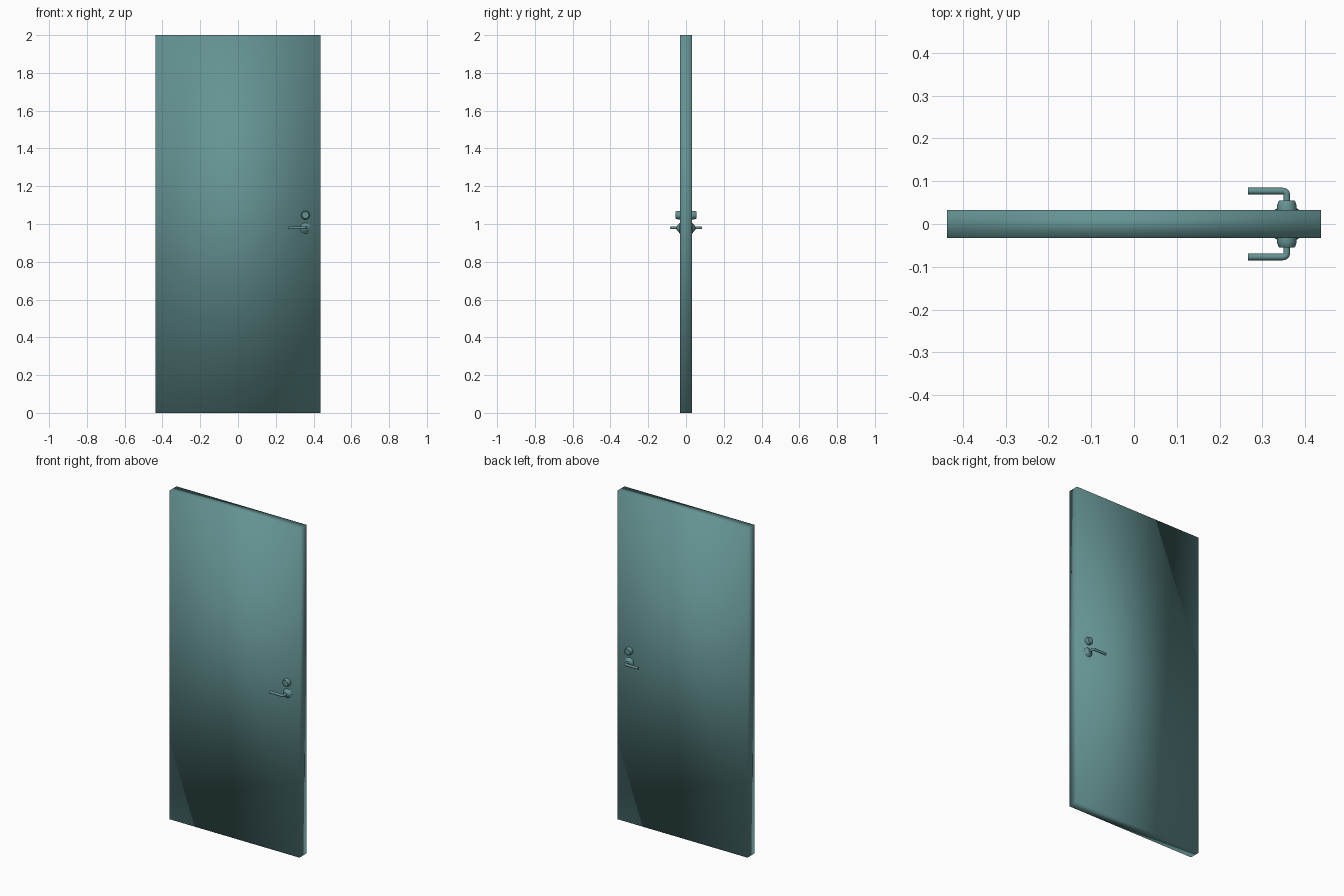
import bpy, bmesh, math

if "Cube" in bpy.data.objects:
    bpy.data.objects.remove(bpy.data.objects["Cube"])

teal = bpy.data.materials.new("muted teal")
teal.diffuse_color = (0.13, 0.29, 0.29, 1)
teal.use_nodes = True
teal.node_tree.nodes["Principled BSDF"].inputs["Base Color"].default_value = teal.diffuse_color

HX, FACE = 0.357, 0.033  # lock column position, door face offset


def add_object(name, bm, mirrored=True):
    bmesh.ops.recalc_face_normals(bm, faces=bm.faces[:])
    me = bpy.data.meshes.new(name)
    bm.to_mesh(me)
    bm.free()
    me.materials.append(teal)
    ob = bpy.data.objects.new(name, me)
    bpy.context.collection.objects.link(ob)
    if mirrored:
        m = ob.modifiers.new("both_sides", 'MIRROR')
        m.use_axis = (False, True, False)
    return ob


def smooth(ob, angle):
    bpy.ops.object.select_all(action='DESELECT')
    ob.select_set(True)
    bpy.context.view_layer.objects.active = ob
    bpy.ops.object.shade_smooth_by_angle(angle=math.radians(angle))


def ring_solid(name, rings):
    """Skin closed rings of points and cap both ends."""
    bm = bmesh.new()
    loops = [[bm.verts.new(p) for p in r] for r in rings]
    n = len(loops[0])
    for a, b in zip(loops, loops[1:]):
        for i in range(n):
            j = (i + 1) % n
            bm.faces.new((a[i], a[j], b[j], b[i]))
    bm.faces.new(loops[0])
    bm.faces.new(loops[-1])
    ob = add_object(name, bm)
    smooth(ob, 40)


def turned(name, z, profile, n=32):
    """Lathe a (radius, distance) profile about the front-to-back axis."""
    ring_solid(name, [[(HX + r * math.cos(2 * math.pi * i / n), -d,
                        z + r * math.sin(2 * math.pi * i / n))
                       for i in range(n)] for r, d in profile])


# Door slab, softly shaded across its corners
bm = bmesh.new()
bmesh.ops.create_cube(bm, size=1)
for v in bm.verts:
    v.co = (v.co.x * 0.874, v.co.y * 2 * FACE, v.co.z * 2 + 1)
door = add_object("door_slab", bm, False)
for p in door.data.polygons:
    p.use_smooth = True

# Deadbolt knob
turned("deadbolt", 1.047, [(0.023, 0.030), (0.023, 0.043), (0.0195, 0.053),
                           (0.018, 0.0545)])

# Flared rose behind the lever
turned("handle_rose", 0.978, [(0.028, 0.030), (0.028, 0.0335), (0.024, 0.036),
                              (0.019, 0.041), (0.014, 0.046), (0.009, 0.049)])

# Lever handle: a round bar bent through a right angle
bend, r, n = 0.009, 0.0077, 20
path = [(HX, 0.030, 0)]
for k in range(7):
    a = math.pi / 2 * k / 6
    path.append((HX - bend + bend * math.cos(a),
                 0.0770 - bend + bend * math.sin(a), a))
path += [(0.2665, 0.0770, math.pi / 2)]
rings = []
for x, d, a in path:
    rings.append([(x + r * math.cos(t) * math.cos(a),
                   -(d + r * math.cos(t) * math.sin(a)),
                   0.980 + r * math.sin(t))
                  for t in (2 * math.pi * i / n for i in range(n))])
ring_solid("lever_handle", rings)
